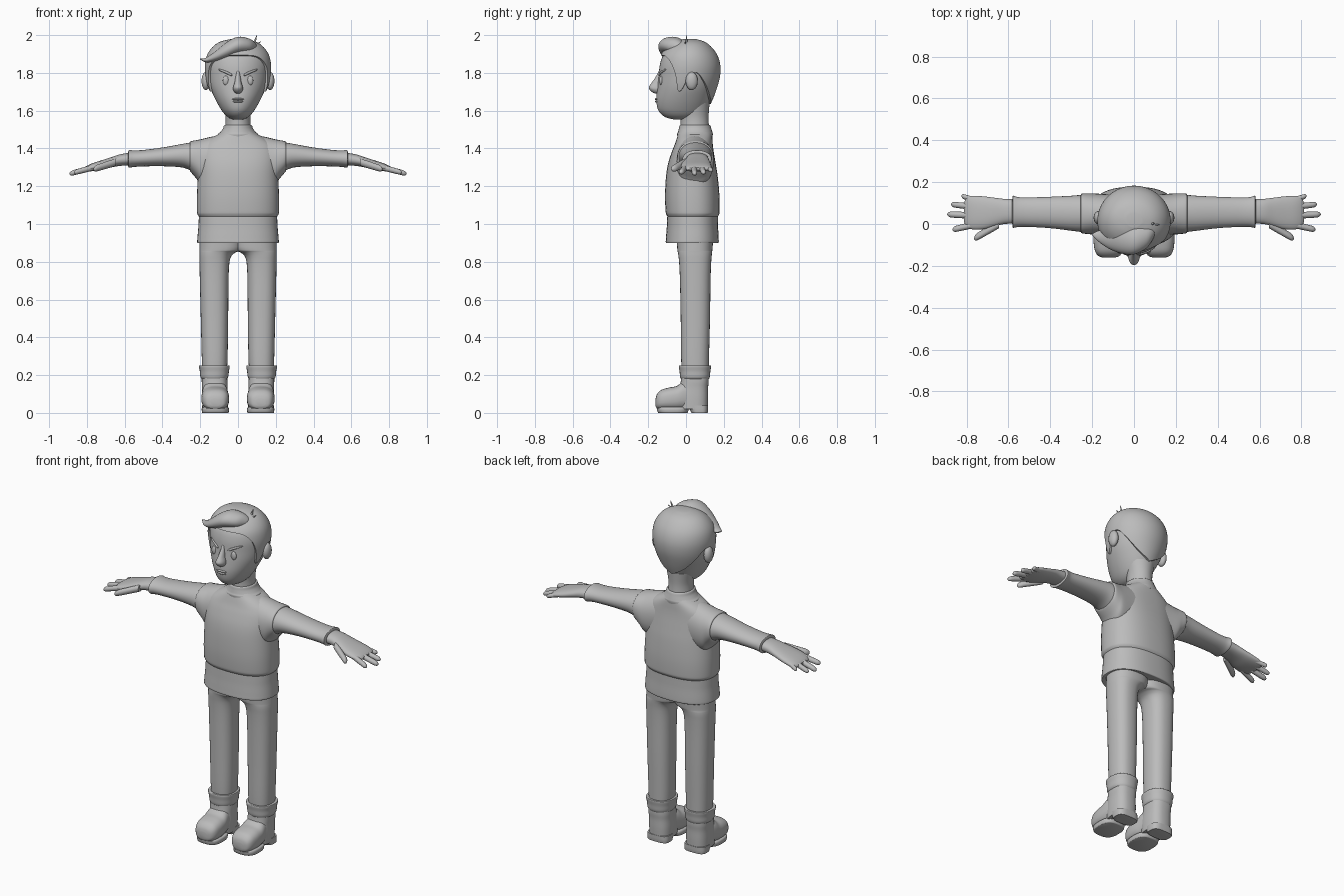
import bpy, bmesh, math
from mathutils import Vector

grey = bpy.data.materials.new("plain grey")
grey.diffuse_color = (0.5, 0.5, 0.5, 1)


def finish(name, bm, angle=40):
    bmesh.ops.recalc_face_normals(bm, faces=bm.faces)
    me = bpy.data.meshes.new(name)
    bm.to_mesh(me)
    bm.free()
    ob = bpy.data.objects.new(name, me)
    bpy.context.collection.objects.link(ob)
    me.materials.append(grey)
    bpy.ops.object.select_all(action='DESELECT')
    ob.select_set(True)
    bpy.context.view_layer.objects.active = ob
    bpy.ops.object.shade_smooth_by_angle(angle=math.radians(angle))
    return ob


def spline(rows, sub):
    """Smoothly fill in rows between the given ones."""
    out = []
    for i in range(len(rows) - 1):
        p = [rows[max(0, min(len(rows) - 1, i + k))] for k in (-1, 0, 1, 2)]
        for s in range(sub):
            t = s / sub
            out.append([0.5 * (2 * b + (c - a) * t + (2*a - 5*b + 4*c - d) * t*t
                               + (3*b - a - 3*c + d) * t**3) for a, b, c, d in zip(*p)])
    return out + [list(rows[-1])]


def loft(name, axis, rows, power=2.0, sub=4, seg=32, pair=False):
    """Skin of rounded sections; row = position on axis, then min/max on the other two axes."""
    b, c = [k for k in range(3) if k != axis]
    for sign, side in ((1, "left_"), (-1, "right_")) if pair else ((1, ""),):
        bm, rings = bmesh.new(), []
        for pos, b0, b1, c0, c1 in spline(rows, sub):
            ring = []
            for i in range(seg):
                a = 2 * math.pi * i / seg
                u, v = [math.copysign(abs(w) ** (2 / power), w) for w in (math.cos(a), math.sin(a))]
                p = [0, 0, 0]
                p[axis] = pos
                p[b] = (b0 + b1) / 2 + u * (b1 - b0) / 2
                p[c] = (c0 + c1) / 2 + v * (c1 - c0) / 2
                p[0] *= sign
                ring.append(bm.verts.new(p))
            rings.append(ring)
        for r, s in zip(rings, rings[1:]):
            for i in range(seg):
                j = (i + 1) % seg
                bm.faces.new((r[i], r[j], s[j], s[i]))
        bm.faces.new(rings[0])
        bm.faces.new(rings[-1])
        finish(side + name, bm)


def blob(name, loc, size):
    bm = bmesh.new()
    bmesh.ops.create_uvsphere(bm, u_segments=24, v_segments=14, radius=1)
    for v in bm.verts:
        v.co = Vector(loc) + Vector([v.co[k] * size[k] for k in range(3)])
    return finish(name, bm)


def sym(z, rx, y0, y1):
    return (z, -rx, rx, y0, y1)


# Sweater: body, hem band, collar
loft("sweater_body", 2, [sym(*r) for r in (
    (1.035, .203, -.095, .165), (1.05, .214, -.104, .175), (1.07, .217, -.108, .178),
    (1.15, .217, -.111, .177), (1.25, .213, -.106, .168), (1.32, .212, -.095, .157),
    (1.38, .208, -.076, .147), (1.42, .19, -.06, .142), (1.45, .15, -.05, .14),
    (1.475, .105, -.042, .138), (1.49, .085, -.036, .132))], 2.4, seg=48)
loft("sweater_hem", 2, [sym(*r) for r in (
    (.9, .2, -.09, .16), (.9, .215, -.106, .172), (.925, .215, -.106, .173), (.98, .21, -.102, .17),
    (1.02, .208, -.1, .169), (1.045, .206, -.098, .168), (1.05, .2, -.09, .16))], 2.4, seg=48)
loft("sweater_collar", 2, [sym(*r) for r in (
    (1.46, .105, -.045, .14), (1.475, .107, -.047, .142), (1.485, .095, -.043, .14),
    (1.505, .08, -.038, .134), (1.522, .074, -.034, .128), (1.524, .064, -.024, .118))])

# Shoulders and sleeves
loft("shoulder", 0, [
    (.06, -.04, .138, 1.22, 1.472), (.13, -.05, .142, 1.2, 1.464), (.19, -.05, .146, 1.205, 1.45),
    (.22, -.048, .146, 1.24, 1.444), (.25, -.044, .145, 1.275, 1.438),
    (.255, -.035, .136, 1.285, 1.43)], 2.2, pair=True)
loft("sleeve", 0, [
    (.2, -.038, .138, 1.25, 1.44), (.25, -.038, .139, 1.282, 1.432), (.3, -.032, .135, 1.3, 1.423),
    (.4, -.02, .13, 1.306, 1.405), (.5, -.014, .127, 1.305, 1.392), (.55, -.014, .128, 1.302, 1.39),
    (.575, -.018, .135, 1.298, 1.391), (.58, -.016, .132, 1.3, 1.388),
    (.582, .0, .118, 1.31, 1.378)], 2.1, pair=True)

# Hands: palm, four fingers, thumb
loft("hand", 0, [
    (.56, .002, .118, 1.312, 1.378), (.62, .0, .12, 1.308, 1.37), (.67, -.012, .126, 1.3, 1.354),
    (.72, -.025, .132, 1.288, 1.338), (.77, -.026, .135, 1.28, 1.322),
    (.8, -.015, .128, 1.278, 1.308), (.812, .01, .1, 1.285, 1.298)], 2.3, pair=True)


def finger(name, x0, x1, y0, y1, r, z0, z1):
    rows = []
    for t, k in ((0, 1), (.3, 1), (.6, .95), (.85, .9), (.95, .65), (1, .1)):
        x, y, z = x0 + (x1 - x0) * t, y0 + (y1 - y0) * t, z0 + (z1 - z0) * t
        rows.append((x, y - r * k, y + r * k, z - r * k, z + r * k))
    loft(name, 0, rows, sub=2, seg=14, pair=True)


for name, tip, y0, y1, r in (("little_finger", .825, .112, .134, .013), ("ring_finger", .875, .08, .094, .015),
                             ("middle_finger", .893, .04, .046, .016), ("index_finger", .868, .0, -.027, .016)):
    finger(name, .75, tip, y0, y1, r, 1.303, 1.303 - (tip - .75) * .26)
finger("thumb", .645, .765, .0, -.07, .02, 1.328, 1.29)

# Trousers: legs meet under the hem
loft("trouser_leg", 2, [
    (.2, .06, .188, -.022, .12), (.3, .055, .192, -.026, .122), (.5, .052, .197, -.028, .127),
    (.7, .05, .202, -.032, .13), (.79, .046, .204, -.036, .133), (.83, .035, .205, -.04, .136),
    (.85, .012, .205, -.043, .138), (.865, -.02, .205, -.046, .14),
    (.93, -.03, .203, -.05, .145)], 2.4, pair=True)

# Boots: cuff, ankle, foot, sole and heel
loft("boot_cuff", 2, [
    (.175, .062, .188, -.022, .118), (.19, .052, .199, -.031, .126), (.22, .048, .202, -.034, .129),
    (.245, .044, .207, -.038, .133), (.252, .047, .204, -.034, .13),
    (.25, .062, .19, -.02, .115)], 2.3, pair=True)
loft("boot_ankle", 2, [
    (.02, .056, .188, -.04, .115), (.08, .054, .19, -.042, .117), (.13, .056, .19, -.034, .117),
    (.165, .056, .192, -.028, .12), (.195, .058, .192, -.026, .12)], 2.6, pair=True)
loft("boot_foot", 1, [
    (-.161, .095, .145, .035, .075), (-.153, .07, .17, .022, .1), (-.13, .053, .186, .016, .122),
    (-.09, .047, .193, .014, .134), (-.05, .048, .193, .014, .142), (-.015, .054, .19, .016, .165),
    (.03, .062, .182, .02, .17)], 2.6, pair=True)
loft("boot_sole", 2, [
    (0, .052, .188, -.145, .005), (.004, .049, .191, -.15, .01), (.024, .048, .192, -.154, .016),
    (.03, .054, .186, -.148, .01)], 2.8, sub=2, pair=True)
loft("boot_heel", 2, [
    (0, .056, .188, .028, .113), (.005, .053, .19, .026, .116), (.04, .054, .19, .01, .117)],
    3.2, sub=2, pair=True)

# Neck and head
loft("neck", 2, [sym(*r) for r in (
    (1.49, .07, -.03, .124), (1.54, .066, -.028, .12), (1.58, .068, -.03, .12), (1.64, .08, -.03, .125))])
HEAD = [(1.553, .025, -.06, .01), (1.562, .048, -.1, .05), (1.58, .07, -.13, .08), (1.61, .092, -.15, .105),
        (1.66, .12, -.157, .13), (1.72, .146, -.152, .152), (1.78, .159, -.145, .168),
        (1.84, .163, -.139, .17), (1.89, .152, -.122, .154), (1.93, .122, -.085, .122),
        (1.955, .08, -.042, .085), (1.968, .02, .0, .035)]
loft("head", 2, [sym(*r) for r in HEAD], sub=5, seg=48)
FINE = spline(HEAD, 12)


def section(z):
    """Half width, centre y and half depth of the head at height z."""
    for p, q in zip(FINE, FINE[1:]):
        if z <= q[0]:
            t = max(0, (z - p[0]) / (q[0] - p[0]))
            w, y0, y1 = [m + (n - m) * t for m, n in zip(p[1:], q[1:])]
            return w, (y0 + y1) / 2, (y1 - y0) / 2
    w, y0, y1 = FINE[-1][1:]
    return w, (y0 + y1) / 2, (y1 - y0) / 2


def face_y(x, z):
    w, c, d = section(z)
    return c - d * math.sqrt(max(0, 1 - (x / w) ** 2))


# Hair cap: shell whose lower edge follows a hairline around the head
LINE = spline([(0, 1.89), (35, 1.885), (55, 1.85), (66, 1.79), (76, 1.705), (84, 1.72), (92, 1.79), (106, 1.8),
               (122, 1.755), (150, 1.675), (180, 1.635)], 6)


def hairline(deg):
    for (a, z), (b, y) in zip(LINE, LINE[1:]):
        if deg <= b:
            return z + (y - z) * (deg - a) / (b - a)
    return LINE[-1][1]


bm, rings, N, ROWS = bmesh.new(), [], 120, 22
for k in range(ROWS + 1):
    ring = []
    t = (max(0, k - 1) / (ROWS - 1))
    t = 1 - (1 - t) ** 1.6
    off = 0.0 if k == 0 else .012
    for i in range(N):
        deg = 360 * i / N
        z0 = hairline(min(deg, 360 - deg))
        z = z0 + (1.967 - z0) * t
        w, c, d = section(z)
        a = math.radians(deg)
        lift = off * max(0, (z - 1.85) / .117)
        ring.append(bm.verts.new(((w + off) * math.sin(a), c - (d + off) * math.cos(a), z + lift)))
    rings.append(ring)
for r, s in zip(rings, rings[1:]):
    for i in range(N):
        bm.faces.new((r[i], r[(i + 1) % N], s[(i + 1) % N], s[i]))
bm.faces.new(rings[-1])
finish("hair_cap", bm, 60)

# Swept quiff and two loose tufts
loft("hair_quiff", 0, [(x, y - ry, y + ry, z - rz, z + rz) for x, y, z, ry, rz in (
    (-.2, -.05, 1.874, .003, .003), (-.17, -.058, 1.868, .026, .012), (-.12, -.072, 1.888, .046, .027),
    (-.06, -.078, 1.92, .063, .043), (0, -.075, 1.945, .07, .046), (.06, -.062, 1.945, .053, .036),
    (.09, -.045, 1.938, .028, .022), (.105, -.035, 1.93, .005, .005))], seg=28)
for name, base, tip in (("upright_tuft", (.078, 0, 1.93), (.1, .004, 2.0)),
                        ("side_tuft", (.075, -.005, 1.935), (.122, -.003, 1.966))):
    p, q = Vector(base), Vector(tip)
    bm = bmesh.new()
    bmesh.ops.create_cone(bm, cap_ends=True, segments=12, radius1=.011, radius2=.001, depth=(q - p).length)
    rot = (q - p).to_track_quat('Z', 'Y')
    for v in bm.verts:
        v.co = rot @ v.co + (p + q) / 2
    finish(name, bm)

# Face: nose, mouth, eyes, brows, ears
loft("nose", 2, [sym(*r) for r in (
    (1.69, .006, -.16, -.12), (1.697, .018, -.178, -.12), (1.712, .026, -.193, -.12), (1.727, .025, -.196, -.12),
    (1.75, .018, -.18, -.12), (1.78, .013, -.16, -.12), (1.81, .008, -.144, -.12))], seg=24)
blob("upper_lip", (0, face_y(0, 1.661) + .002, 1.661), (.032, .01, .006))
blob("lower_lip", (0, face_y(0, 1.648) + .002, 1.648), (.027, .009, .006))
for sign, side in ((1, "left"), (-1, "right")):
    blob(side + "_eye", (sign * .064, face_y(.064, 1.76) + .002, 1.76), (.017, .01, .025))
    blob(side + "_ear", (sign * .17, .03, 1.757), (.023, .032, .048))
brow = []
for x, z, r in ((.03, 1.787, .002), (.04, 1.792, .007), (.07, 1.806, .007), (.095, 1.815, .005), (.105, 1.818, .001)):
    y = face_y(x, z)
    brow.append((x, y - r, y + .006, z - r, z + r))
loft("brow", 0, brow, sub=3, seg=12, pair=True)
